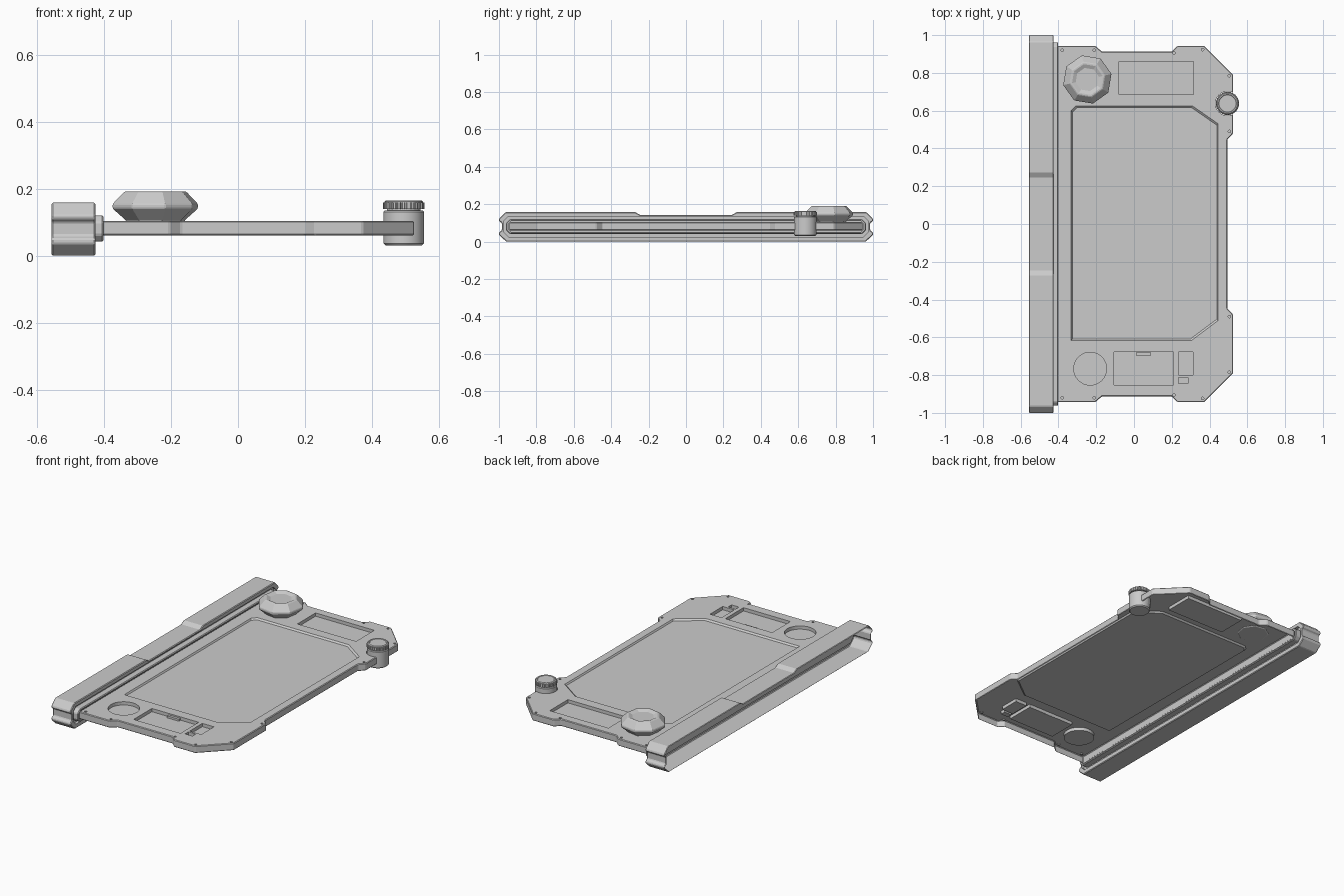
import bpy, bmesh, math

if "Cube" in bpy.data.objects:
    bpy.data.objects.remove(bpy.data.objects["Cube"])

def mesh_object(name, bm):
    bmesh.ops.recalc_face_normals(bm, faces=bm.faces[:])
    me = bpy.data.meshes.new(name)
    bm.to_mesh(me)
    bm.free()
    ob = bpy.data.objects.new(name, me)
    bpy.context.collection.objects.link(ob)
    return ob

def prism(name, pts, lo, hi, axis='Z', taper=1.0):
    """Extrude a closed outline from lo to hi; taper scales the far end about its middle."""
    cx = (min(p[0] for p in pts) + max(p[0] for p in pts)) / 2
    cy = (min(p[1] for p in pts) + max(p[1] for p in pts)) / 2
    bm = bmesh.new()
    rings = []
    for h, s in ((lo, 1), (hi, taper)):
        q = [(cx + (a - cx) * s, cy + (b - cy) * s) for a, b in pts]
        rings.append([bm.verts.new((a, b, h) if axis == 'Z' else (h, a, b)) for a, b in q])
    bm.faces.new(rings[0])
    bm.faces.new(rings[1])
    n = len(pts)
    for i in range(n):
        j = (i + 1) % n
        bm.faces.new((rings[0][i], rings[0][j], rings[1][j], rings[1][i]))
    return mesh_object(name, bm)

def lathe(name, profile, centre, n, turn=0.0):
    """Spin (radius, z) points round a vertical axis, with capped ends."""
    bm = bmesh.new()
    rings = [[bm.verts.new((centre[0] + r * math.cos(turn + math.tau * i / n),
                            centre[1] + r * math.sin(turn + math.tau * i / n), z))
              for i in range(n)] for r, z in profile]
    for a, b in zip(rings, rings[1:]):
        for i in range(n):
            j = (i + 1) % n
            bm.faces.new((a[i], a[j], b[j], b[i]))
    bm.faces.new(rings[0])
    bm.faces.new(rings[-1])
    return mesh_object(name, bm)

def rect(x0, x1, y0, y1):
    return [(x0, y0), (x1, y0), (x1, y1), (x0, y1)]

def circle(x, y, r, n=32):
    return [(x + r * math.cos(math.tau * i / n), y + r * math.sin(math.tau * i / n)) for i in range(n)]

def chamfered(y, z0, z1, c):
    return [(-y, z0 + c), (-y + c, z0), (y - c, z0), (y, z0 + c),
            (y, z1 - c), (y - c, z1), (-y + c, z1), (-y, z1 - c)]

def apply_mod(ob, kind, **settings):
    bpy.context.view_layer.objects.active = ob
    m = ob.modifiers.new(kind.lower(), kind)
    for k, v in settings.items():
        setattr(m, k, v)
    bpy.ops.object.modifier_apply(modifier=m.name)

def bevel(ob, width, segments=1):
    apply_mod(ob, 'BEVEL', width=width, segments=segments, limit_method='ANGLE', angle_limit=math.radians(40))

def cut(ob, cutter):
    cutter.hide_render = True
    apply_mod(ob, 'BOOLEAN', operation='DIFFERENCE', solver='EXACT', object=cutter)
    bpy.data.objects.remove(cutter)

def open_side(ob, axis, value):
    """Remove the flat faces lying at the given coordinate, leaving an open shell."""
    bm = bmesh.new()
    bm.from_mesh(ob.data)
    gone = [f for f in bm.faces if all(abs(v.co[axis] - value) < 1e-4 for v in f.verts)]
    bmesh.ops.delete(bm, geom=gone, context='FACES')
    bm.to_mesh(ob.data)
    bm.free()

def smooth(ob, angle=30):
    bpy.ops.object.select_all(action='DESELECT')
    ob.select_set(True)
    bpy.context.view_layer.objects.active = ob
    bpy.ops.object.shade_smooth_by_angle(angle=math.radians(angle))

BOTTOM, TOP = 0.06, 0.104
KX, KY = 0.495, 0.638

# Flat plate with notched edges and a socket for the knob
half = [(-0.41, 0.943), (-0.205, 0.943), (-0.17, 0.913), (0.2, 0.913), (0.23, 0.943),
        (0.372, 0.943), (0.525, 0.79), (0.525, 0.48), (0.494, 0.447)]
plate = prism("plate", half + [(x, -y) for x, y in reversed(half)], BOTTOM, TOP)
bevel(plate, 0.004)
cut(plate, prism("cutter", circle(KX, KY, 0.064), BOTTOM - 0.02, TOP + 0.02))

# Recessed panel with cut corners
panel = [(-0.335, -0.622), (0.305, -0.622), (0.447, -0.515), (0.447, 0.535), (0.31, 0.63),
         (-0.31, 0.63), (-0.335, 0.605)]
cut(plate, prism("cutter", panel, TOP + 0.004, TOP - 0.009, taper=0.978))

# Round and square pockets
pockets = [rect(-0.08, 0.315, 0.685, 0.86), rect(-0.105, 0.21, -0.853, -0.678),
           rect(0.235, 0.313, -0.80, -0.678), rect(0.235, 0.285, -0.845, -0.813),
           circle(-0.232, -0.766, 0.087)]
for p in pockets:
    cut(plate, prism("cutter", p, TOP - 0.02, TOP + 0.02))

# Small screw holes
for x, y in ((-0.38, 0.92), (-0.21, 0.92), (0.212, 0.906), (0.363, 0.923), (0.505, 0.785), (0.505, 0.49)):
    for s in (1, -1):
        cut(plate, prism("cutter", circle(x, y * s, 0.007, 10), TOP - 0.008, TOP + 0.02))

# The plate is a shell, open underneath
open_side(plate, 2, BOTTOM)

# Latch tab in the lower pocket
prism("pocket_tab", rect(0.01, 0.09, -0.695, -0.679), TOP - 0.021, TOP - 0.008)

# Long spine with dipped middle and grooved ends, hollow from the outer side
side = [(0.96, 0.0), (1.0, 0.036), (1.0, 0.05), (0.985, 0.06), (0.985, 0.1), (1.0, 0.11),
        (1.0, 0.122), (0.965, 0.158), (0.272, 0.158), (0.245, 0.143)]
spine = prism("spine", side + [(-y, z) for y, z in reversed(side)], -0.557, -0.426, 'X')
bevel(spine, 0.004)
cut(spine, prism("cutter", chamfered(0.975, 0.026, 0.134, 0.025), -0.443, -0.40, 'X'))
open_side(spine, 0, -0.557)

# Stepped rail joining spine and plate
rail = prism("rail", chamfered(0.962, 0.042, 0.12, 0.02), -0.443, -0.402, 'X')
bevel(rail, 0.004)
cut(rail, prism("cutter", chamfered(0.95, 0.052, 0.11, 0.015), -0.411, -0.38, 'X'))

# Faceted eight-sided dial
dial = lathe("faceted_dial", [(0.088, 0.10), (0.092, 0.107), (0.131, 0.141), (0.131, 0.154), (0.097, 0.189),
                              (0.091, 0.192), (0.083, 0.192), (0.063, 0.183)],
             (-0.247, 0.765), 8, math.radians(13))
bevel(dial, 0.003)

# Edge knob: post, neck and ribbed cap
post = lathe("knob_post", [(0.055, 0.031), (0.061, 0.037), (0.061, 0.131), (0.057, 0.135),
                           (0.050, 0.135), (0.050, 0.145)], (KX, KY), 40)
smooth(post)
ribs = []
for i in range(28):
    for k, r in ((-0.3, 0.062), (0.2, 0.062), (0.32, 0.058), (0.58, 0.058)):
        a = math.tau * (i + k) / 28
        ribs.append((KX + r * math.cos(a), KY + r * math.sin(a)))
prism("knob_cap_ribs", ribs, 0.139, 0.158)
cap = lathe("knob_cap_top", [(0.058, 0.156), (0.058, 0.161), (0.053, 0.165), (0.047, 0.165), (0.045, 0.163)],
            (KX, KY), 40)
smooth(cap)
